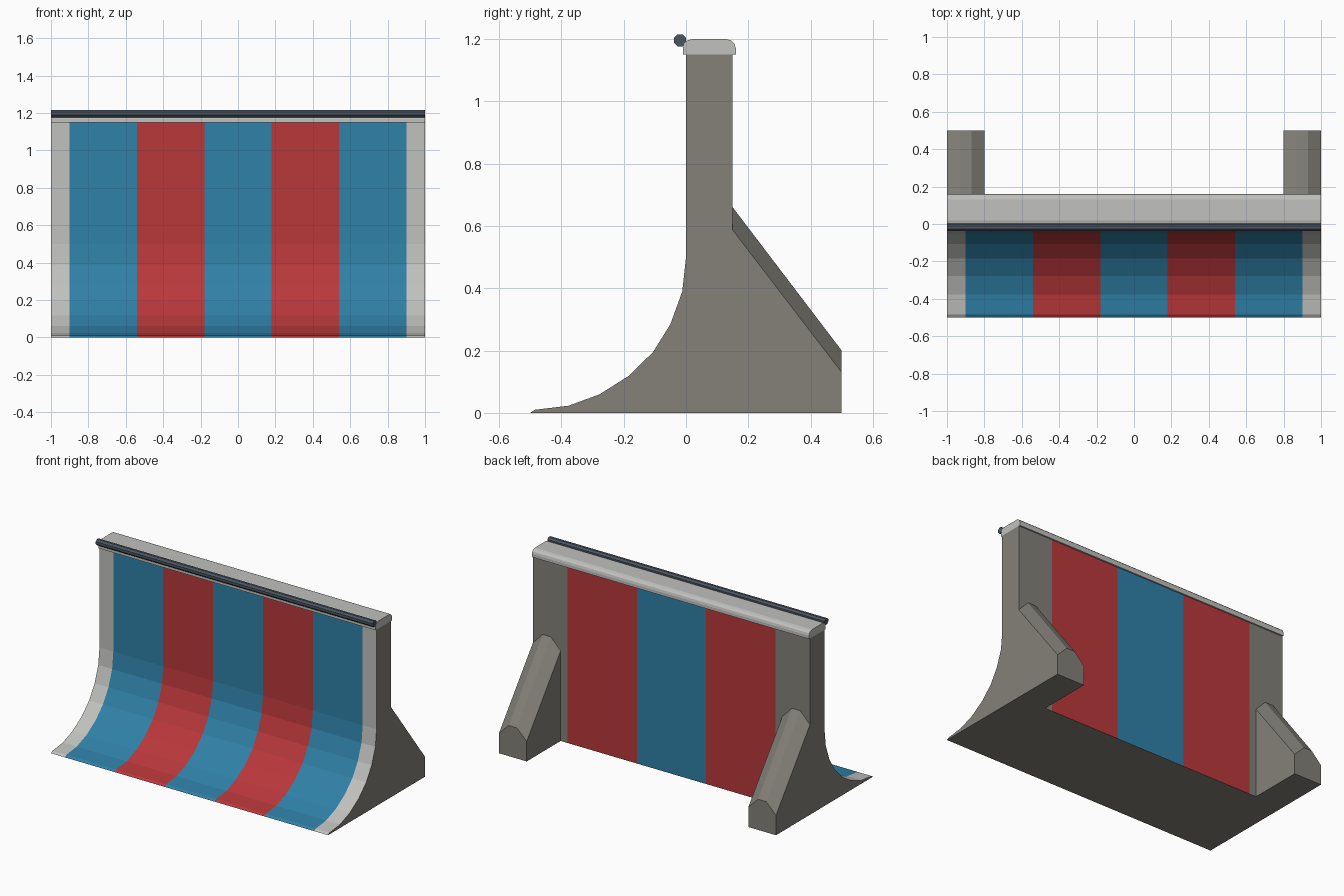
import bpy, bmesh, math

cube = bpy.data.objects.get("Cube")
if cube:
    bpy.data.objects.remove(cube, do_unlink=True)


def material(name, srgb):
    col = [c ** 2.2 for c in srgb] + [1.0]
    m = bpy.data.materials.new(name)
    m.use_nodes = True
    m.diffuse_color = col
    m.node_tree.nodes["Principled BSDF"].inputs["Base Color"].default_value = col
    return m


concrete = material("dark concrete", (0.51, 0.50, 0.47))
light = material("light concrete", (0.75, 0.75, 0.74))
blue = material("blue paint", (0.20, 0.50, 0.65))
red = material("red paint", (0.72, 0.23, 0.24))
steel = material("dark steel", (0.30, 0.34, 0.38))


def loft(name, sections, mats, rule=None):
    """Skin closed sections in order, cap both ends, colour faces by rule."""
    bm = bmesh.new()
    rings = [[bm.verts.new(p) for p in s] for s in sections]
    n = len(rings[0])
    for a, b in zip(rings, rings[1:]):
        for i in range(n):
            j = (i + 1) % n
            bm.faces.new((a[i], a[j], b[j], b[i]))
    bm.faces.new(rings[0])
    bm.faces.new(rings[-1])
    bmesh.ops.recalc_face_normals(bm, faces=bm.faces)
    if rule:
        for f in bm.faces:
            f.material_index = rule(f.normal, f.calc_center_median())
    me = bpy.data.meshes.new(name)
    bm.to_mesh(me)
    bm.free()
    for m in mats:
        me.materials.append(m)
    ob = bpy.data.objects.new(name, me)
    bpy.context.collection.objects.link(ob)
    return ob


def along_x(profile, stations):
    return [[(x, y, z) for y, z in profile] for x in stations]


def arc(cy, cz, r, start, end, steps):
    angles = [math.radians(start + (end - start) * i / steps) for i in range(steps + 1)]
    return [(cy + r * math.cos(a), cz + r * math.sin(a)) for a in angles]


# Curved wall, painted with five stripes in front and three behind
wall_profile = [(-0.5, 0), (-0.485, 0.01), (-0.377, 0.023), (-0.277, 0.06),
                (-0.185, 0.118), (-0.106, 0.195), (-0.05, 0.285), (-0.012, 0.39),
                (0, 0.5), (0, 1.15), (0.15, 1.15), (0.15, 0)]
front_edges = [-0.9 + 0.36 * i for i in range(6)]
back_edges = [-0.75 + 0.5 * i for i in range(4)]


def wall_colour(normal, centre):
    if abs(normal.x) > 0.5 or normal.z < -0.5:
        return 0
    if normal.y > 0.5:
        if abs(centre.x) > 0.75:
            return 0
        return 2 if abs(centre.x) < 0.25 else 3
    if abs(centre.x) > 0.9:
        return 1
    return 2 + int((centre.x + 0.9) / 0.36) % 2


loft("curved_wall", along_x(wall_profile, sorted([-1, 1] + front_edges + back_edges)),
     [concrete, light, blue, red], wall_colour)

# Rounded coping on top of the wall
cap_profile = ([(-0.01, 1.15), (0.16, 1.15)] + arc(0.13, 1.17, 0.03, 0, 90, 3)
               + arc(0.02, 1.17, 0.03, 90, 180, 3))
loft("top_cap", along_x(cap_profile, [-1, 1]), [light])

# Eight-sided grind rail
rail_profile = arc(-0.019, 1.196, 0.021, 22.5, 337.5, 7)
loft("grind_rail", along_x(rail_profile, [-1, 1]), [steel])


# Sloping rear buttresses with chamfered tops
def buttress_section(y, shoulder, top):
    return [(0.8, y, 0), (1, y, 0), (1, y, shoulder), (0.93, y, top),
            (0.87, y, top), (0.8, y, shoulder)]


for side, label in ((1, "left"), (-1, "right")):
    sections = [buttress_section(0.15, 0.587, 0.66), buttress_section(0.5, 0.13, 0.2)]
    mirrored = [[(side * x, y, z) for x, y, z in s] for s in sections]
    loft(label + "_buttress", mirrored, [concrete])
